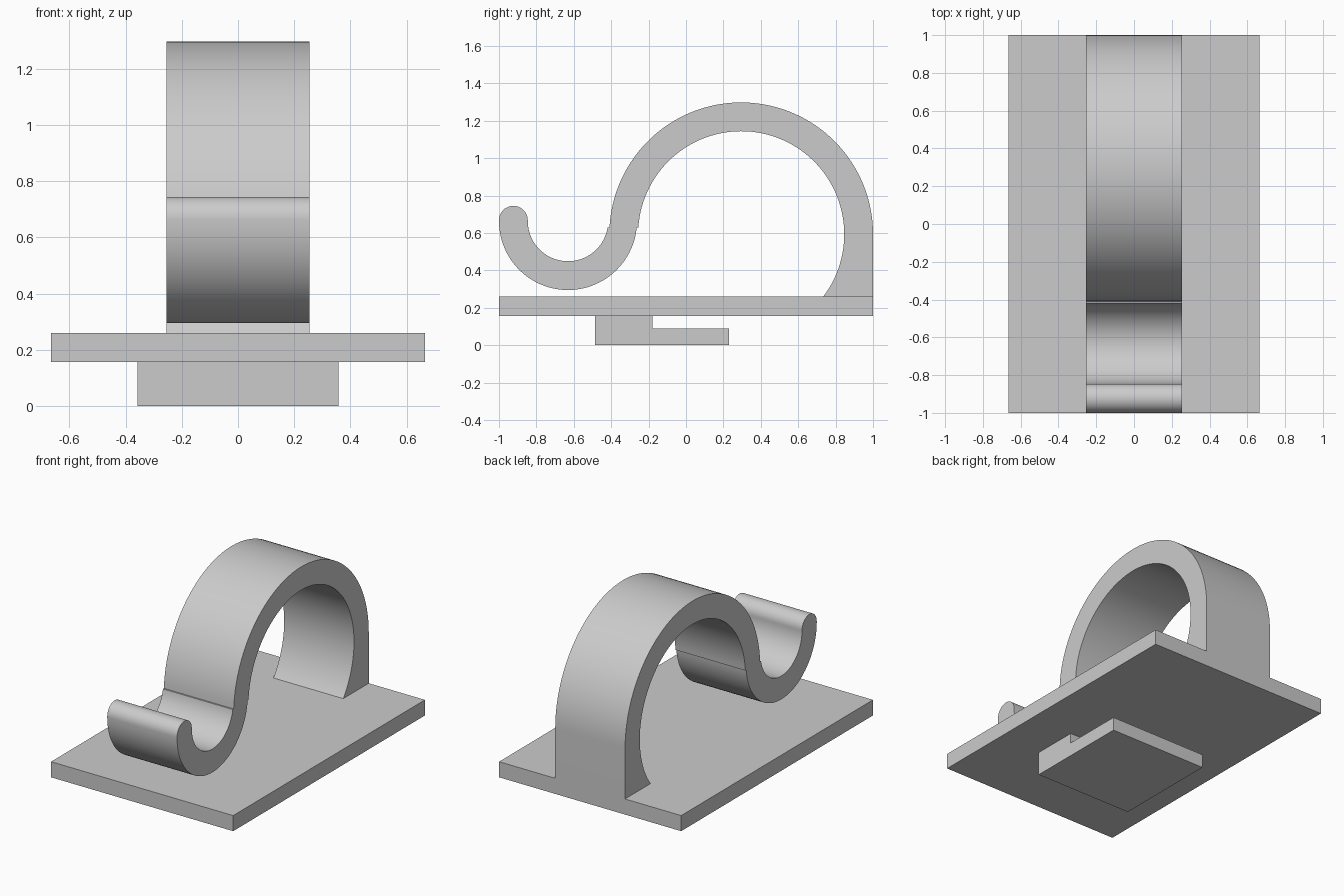
import bpy, bmesh
from math import sin, cos, asin, pi

cube = bpy.data.objects.get("Cube")
if cube:
    bpy.data.objects.remove(cube, do_unlink=True)

grey = bpy.data.materials.new("light_grey")
grey.use_nodes = True
colour = (0.6, 0.6, 0.6, 1)
grey.diffuse_color = colour
grey.node_tree.nodes["Principled BSDF"].inputs["Base Color"].default_value = colour


def arc(centre, radius, start, end, steps):
    """Points (y, z) along an arc, angles measured from +y towards +z."""
    angles = [start + (end - start) * i / steps for i in range(steps + 1)]
    return [(centre[0] + radius * cos(a), centre[1] + radius * sin(a)) for a in angles]


def extrude_profile(name, points, half_width):
    """Extrude a closed side profile symmetrically across x."""
    bm = bmesh.new()
    face = bm.faces.new([bm.verts.new((-half_width, y, z)) for y, z in points])
    moved = bmesh.ops.extrude_face_region(bm, geom=[face])["geom"]
    verts = [v for v in moved if isinstance(v, bmesh.types.BMVert)]
    bmesh.ops.translate(bm, verts=verts, vec=(2 * half_width, 0, 0))
    bmesh.ops.recalc_face_normals(bm, faces=bm.faces)
    mesh = bpy.data.meshes.new(name)
    bm.to_mesh(mesh)
    bm.free()
    mesh.materials.append(grey)
    obj = bpy.data.objects.new(name, mesh)
    bpy.context.collection.objects.link(obj)
    return obj


# Base plate and the stepped foot below it
plate_bottom, plate_top = 0.157, 0.26
extrude_profile("base_plate", [(-1, plate_bottom), (1, plate_bottom), (1, plate_top), (-1, plate_top)], 0.665)
extrude_profile("stepped_foot", [(-0.487, 0), (0.23, 0), (0.23, 0.09), (-0.18, 0.09),
                                 (-0.18, plate_bottom), (-0.487, plate_bottom)], 0.358)

# Curved clip: large arch flowing into a small upturned hook
arch, arch_outer, arch_inner = (0.295, 0.593), 0.705, 0.551
hook, hook_outer, hook_inner = (-0.631, 0.664), 0.369, 0.215
join = (arch[1] + hook[1]) / 2
rise, drop = join - arch[1], join - hook[1]
tip_radius = (hook_outer - hook_inner) / 2
tip = (hook[0] - hook_inner - tip_radius, hook[1] + 0.004)

profile = [(1, plate_top)]
profile += arc(arch, arch_outer, 0, pi - asin(rise / arch_outer), 64)
profile += arc(hook, hook_inner, asin(drop / hook_inner), -pi, 40)
profile += arc(tip, tip_radius, 0, pi, 20)
profile += arc(hook, hook_outer, -pi, asin(drop / hook_outer), 48)
profile += arc(arch, arch_inner, pi - asin(rise / arch_inner),
               asin((plate_top - arch[1]) / arch_inner), 72)
clip = extrude_profile("spring_clip", profile, 0.255)

bpy.ops.object.select_all(action="DESELECT")
clip.select_set(True)
bpy.context.view_layer.objects.active = clip
bpy.ops.object.shade_smooth_by_angle(angle=0.5)
